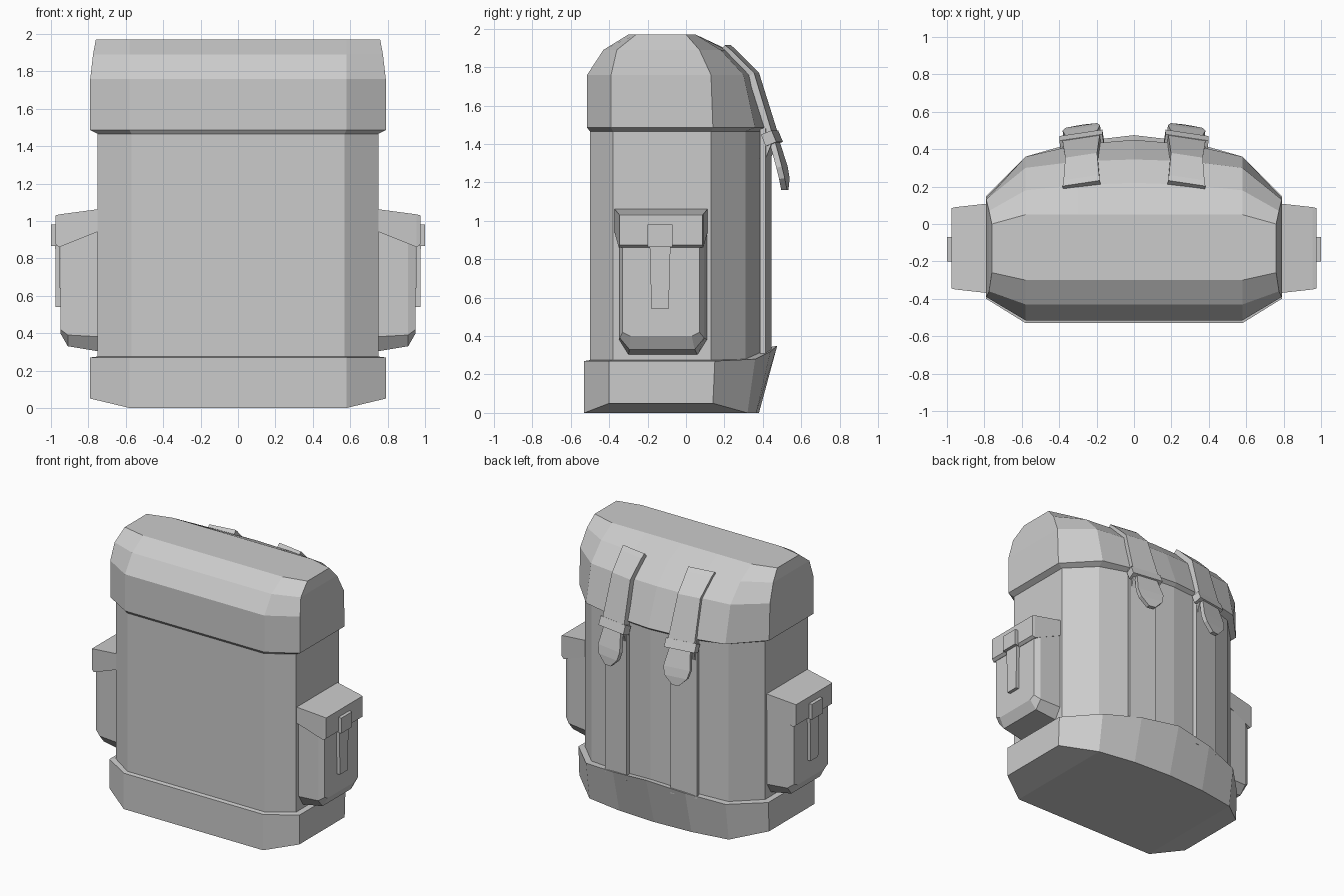
import bpy, bmesh
from mathutils import Vector

if "Cube" in bpy.data.objects:
    bpy.data.objects.remove(bpy.data.objects["Cube"])


def make(name, verts, faces, mirror=False, thickness=0):
    bm = bmesh.new()
    vs = [bm.verts.new(v) for v in verts]
    for f in faces:
        bm.faces.new([vs[i] for i in f])
    bmesh.ops.recalc_face_normals(bm, faces=bm.faces)
    me = bpy.data.meshes.new(name)
    bm.to_mesh(me)
    bm.free()
    ob = bpy.data.objects.new(name, me)
    bpy.context.collection.objects.link(ob)
    if thickness:
        s = ob.modifiers.new("Thickness", 'SOLIDIFY')
        s.thickness, s.offset = thickness, 0
        s.use_even_offset = True
    if mirror:
        ob.modifiers.new("Mirror", 'MIRROR').use_mirror_merge = False
    return ob


def loft(name, rings, caps=None, mirror=False):
    n = len(rings[0])
    caps = caps or [tuple(range(n))]
    faces = []
    for k in range(len(rings) - 1):
        for i in range(n):
            j = (i + 1) % n
            faces.append((k*n + i, k*n + j, k*n + n + j, k*n + n + i))
    for c in caps:
        faces.append(c)
        faces.append(tuple(i + n*(len(rings) - 1) for i in c))
    return make(name, [p for r in rings for p in r], faces, mirror)


# Full bag outline from the right half: 5 points plus one on the centre line
def outline(half, z):
    zs = z if isinstance(z, (list, tuple)) else [z] * 6
    r = [(x, y, h) for (x, y), h in zip(half, zs)]
    return r + [(-x, y, h) for x, y, h in reversed(r[:-1])]


BAG_CAPS = [(0, 1, 2, 3), (7, 8, 9, 10), (0, 3, 4, 5, 6, 7, 10)]


# Ribbon through (centre, width) stations; across is the width direction
def ribbon(name, stations, across, thickness):
    a = Vector(across)
    verts = []
    for c, w in stations:
        verts += [Vector(c) - a*w/2, Vector(c) + a*w/2]
    faces = [(2*i, 2*i + 1, 2*i + 3, 2*i + 2) for i in range(len(stations) - 1)]
    return make(name, verts, faces, True, thickness)


# Main body
body = [(.57, -.50), (.75, -.38), (.75, .13), (.57, .31), (.30, .40), (0, .425)]
loft("body", [outline(body, .2), outline(body, 1.52)], BAG_CAPS)

# Reinforced base, rising at the back
loft("base", [
    outline([(.58, -.53), (.79, -.40), (.79, .14), (.58, .32), (.3, .365), (0, .38)],
            [0, .05, .05, 0, 0, 0]),
    outline([(.58, -.53), (.79, -.40), (.79, .15), (.58, .36), (.3, .44), (0, .475)],
            [.27, .27, .27, .28, .32, .35]),
    outline(body, [.275, .275, .275, .28, .32, .34])], BAG_CAPS)

# Domed lid
rim = [(.58, -.515), (.79, -.39), (.79, .14), (.58, .36), (.3, .425), (0, .45)]
loft("lid", [
    outline(body, 1.465),
    outline(rim, 1.485),
    outline([(.58, -.515), (.79, -.39), (.79, .13), (.58, .30), (.3, .335), (0, .345)], 1.76),
    outline([(.58, -.43), (.775, -.36), (.775, .07), (.58, .18), (.3, .21), (0, .22)], 1.89),
    outline([(.58, -.30), (.76, -.26), (.76, 0), (.58, .05), (.3, .05), (0, .05)], 1.97)],
    BAG_CAPS)

# Back straps over the lid, buckles, hanging tails and body straps
SKEW = (1, -.15, 0)


def strap(name, path, thickness=.035):
    ribbon(name, [((.28, y, z), w) for y, z, w in path], SKEW, thickness)


strap("lid_strap", [(.205, 1.90, .20), (.235, 1.875, .19), (.35, 1.76, .17), (.445, 1.45, .20)], .04)
strap("body_strap", [(.415, 1.48, .20), (.415, .29, .20)], .03)
strap("strap_loop", [(.41, 1.32, .17), (.455, 1.43, .20)], .03)
strap("strap_tail", [(.455, 1.43, .15), (.50, 1.28, .20), (.512, 1.22, .17), (.515, 1.16, .05)], .03)
strap("buckle", [(.435, 1.46, .23), (.46, 1.40, .23)], .06)

# Side pockets
def pocket_ring(x, y0, y1, low, cut, dz):
    return [(x, y0, .97), (x, y0, low + dz), (x, y0 + cut, low),
            (x, y1 - cut, low), (x, y1, low + dz), (x, y1, .97)]


loft("side_pocket", [pocket_ring(.73, -.35, .11, .30, .05, .08),
                     pocket_ring(.91, -.345, .095, .33, .05, .06),
                     pocket_ring(.95, -.33, .07, .40, .04, .02)], mirror=True)


# Pocket flaps
def flap_ring(x, y0, y1, z0, z1):
    return [(x, y0, z0), (x, y1, z0), (x, y1, z1), (x, y0, z1)]


loft("pocket_flap", [flap_ring(.73, -.375, .115, .95, 1.065),
                     flap_ring(.955, -.35, .09, .86, 1.035),
                     flap_ring(.975, -.345, .085, .875, 1.03)], mirror=True)

# Pocket closures
ribbon("pocket_tab", [((.985, -.135, .98), .13), ((.985, -.135, .865), .13)], (0, 1, 0), .03)
ribbon("pocket_strap", [((.965, -.135, .90), .11), ((.962, -.135, .54), .09)], (0, 1, 0), .025)
